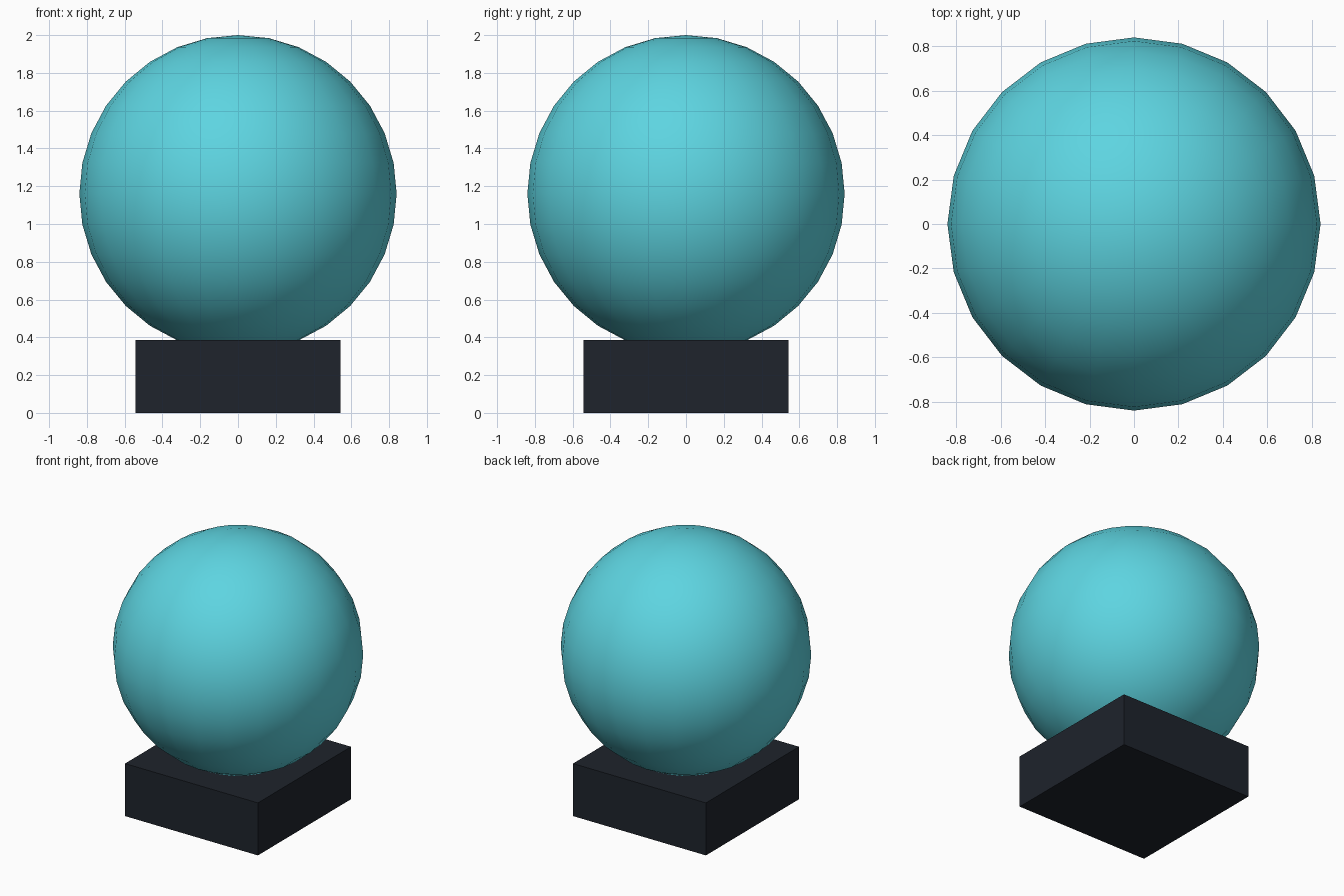
import bpy

if "Cube" in bpy.data.objects:
    bpy.data.objects.remove(bpy.data.objects["Cube"])


def paint(obj, name, color):
    mat = bpy.data.materials.new(name)
    mat.diffuse_color = color
    mat.use_nodes = True
    mat.node_tree.nodes["Principled BSDF"].inputs["Base Color"].default_value = mat.diffuse_color
    obj.data.materials.append(mat)


# Square plinth
BASE_W, BASE_H = 1.084, 0.387
bpy.ops.mesh.primitive_cube_add(size=1, location=(0, 0, BASE_H / 2))
base = bpy.context.object
base.name = "base"
base.scale = (BASE_W, BASE_W, BASE_H)
bpy.ops.object.transform_apply(location=False, rotation=False, scale=True)
paint(base, "dark_base", (0.013, 0.017, 0.025, 1))

# Globe, sunk slightly into the plinth
R = 0.84
bpy.ops.mesh.primitive_uv_sphere_add(segments=24, ring_count=16, radius=R,
                                     location=(0, 0, 2 - R))
globe = bpy.context.object
globe.name = "globe"
bpy.ops.object.shade_smooth()
paint(globe, "teal_glass", (0.11, 0.66, 0.75, 1))
